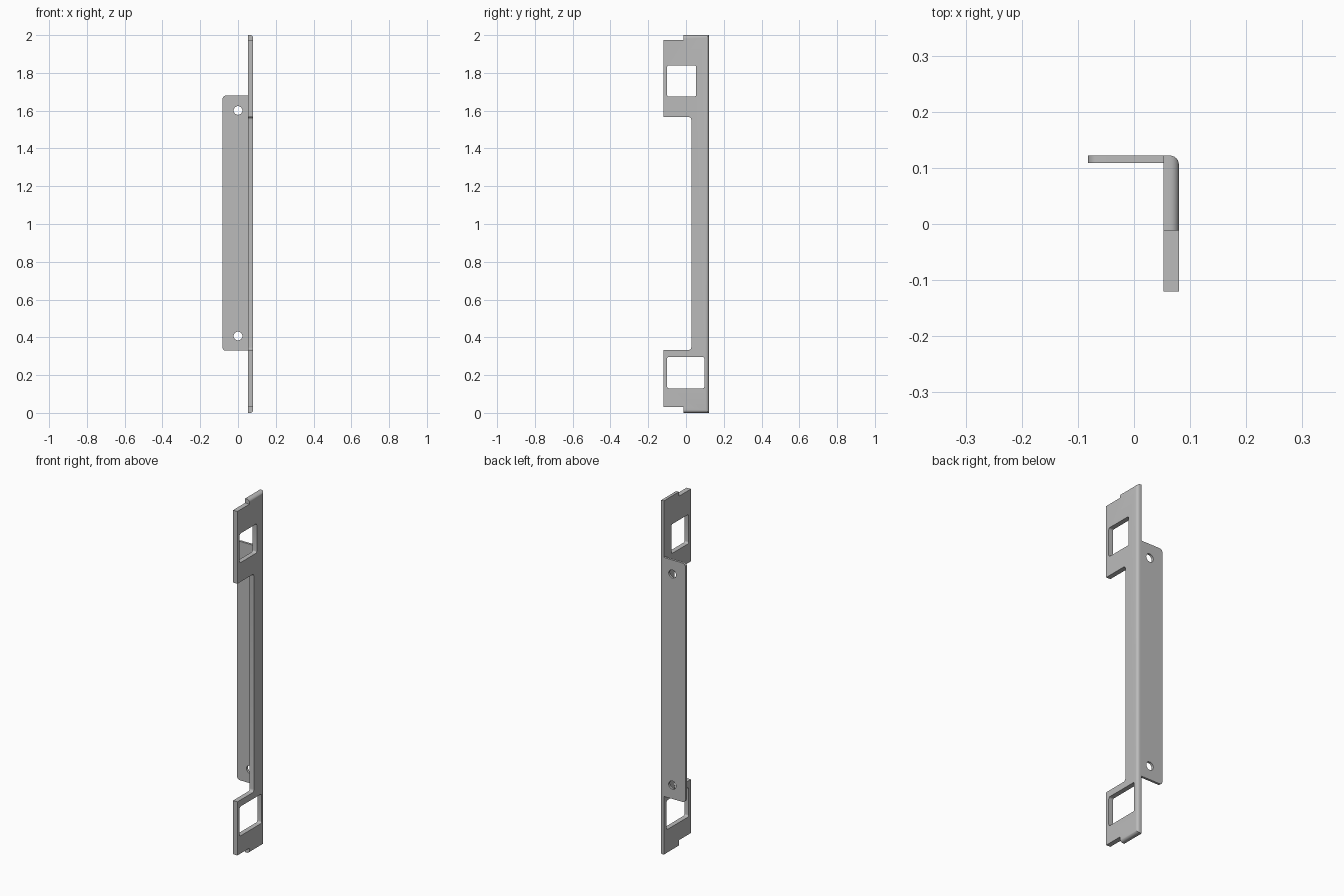
import bpy, bmesh, math
from mathutils import Vector

cube = bpy.data.objects.get("Cube")
if cube:
    bpy.data.objects.remove(cube, do_unlink=True)

GREY = (0.5, 0.5, 0.5, 1.0)
metal = bpy.data.materials.new("grey metal")
metal.use_nodes = True
metal.diffuse_color = GREY
metal.node_tree.nodes["Principled BSDF"].inputs["Base Color"].default_value = GREY


def rounded(corners, steps=6):
    """Turn (u, v, radius) right-angle corners into an outline with arcs."""
    out = []
    for i, (u, v, r) in enumerate(corners):
        p = Vector((u, v))
        if not r:
            out.append(p)
            continue
        a = (Vector(corners[i - 1][:2]) - p).normalized()
        b = (Vector(corners[(i + 1) % len(corners)][:2]) - p).normalized()
        c = p + r * (a + b)
        for k in range(steps + 1):
            t = k / steps * math.pi / 2
            out.append(c - r * (b * math.cos(t) + a * math.sin(t)))
    return out


def rect(u0, u1, v0, v1, r):
    return rounded([(u0, v0, r), (u1, v0, r), (u1, v1, r), (u0, v1, r)])


def circle(u, v, r, n=32):
    return [Vector((u + r * math.cos(2 * math.pi * k / n),
                    v + r * math.sin(2 * math.pi * k / n))) for k in range(n)]


def plate(name, outline, lo, hi, axis, round_edge=None):
    """Extrude an outline along x (outline in y, z) or y (outline in x, z)."""
    def place(p, d):
        return (d, p.x, p.y) if axis == "x" else (p.x, d, p.y)
    bm = bmesh.new()
    face = bm.faces.new([bm.verts.new(place(p, lo)) for p in outline])
    moved = bmesh.ops.extrude_face_region(bm, geom=[face])["geom"]
    shift = Vector((hi - lo, 0, 0)) if axis == "x" else Vector((0, hi - lo, 0))
    bmesh.ops.translate(bm, vec=shift, verts=[g for g in moved if isinstance(g, bmesh.types.BMVert)])
    bmesh.ops.recalc_face_normals(bm, faces=bm.faces)
    if round_edge:
        edges = [e for e in bm.edges if all(round_edge(v.co) for v in e.verts)]
        bmesh.ops.bevel(bm, geom=edges, offset=0.016, segments=6, profile=0.5, affect="EDGES")
    mesh = bpy.data.meshes.new(name)
    bm.to_mesh(mesh)
    bm.free()
    mesh.materials.append(metal)
    ob = bpy.data.objects.new(name, mesh)
    bpy.context.collection.objects.link(ob)
    return ob


def cut(ob, outlines, axis):
    """Cut openings through a plate, then shade its rounded corners smooth."""
    bpy.ops.object.select_all(action="DESELECT")
    ob.select_set(True)
    bpy.context.view_layer.objects.active = ob
    for outline in outlines:
        cutter = plate("cutter", outline, -0.3, 0.3, axis)
        cutter.hide_render = True
        mod = ob.modifiers.new("opening", "BOOLEAN")
        mod.operation = "DIFFERENCE"
        mod.solver = "EXACT"
        mod.object = cutter
        bpy.ops.object.modifier_apply(modifier=mod.name)
        bpy.data.objects.remove(cutter, do_unlink=True)
    bpy.ops.object.shade_smooth_by_angle(angle=math.radians(30))


# Upright side plate with stepped ends and a long cutaway at the front
FRONT, BACK, STEP, NECK = -0.12, 0.122, -0.012, 0.028
side = plate("side_plate", rounded([
    (BACK, 0, 0), (BACK, 2, 0), (STEP, 2, 0), (STEP, 1.975, 0),
    (FRONT, 1.975, 0), (FRONT, 1.566, 0), (NECK, 1.566, 0.014),
    (NECK, 0.333, 0.014), (FRONT, 0.333, 0), (FRONT, 0.03, 0),
    (STEP, 0.03, 0), (STEP, 0, 0)]), 0.053, 0.08, "x",
    round_edge=lambda c: c.x > 0.07 and abs(c.z - 1) > 0.99)
cut(side, [rect(-0.1, 0.054, 1.675, 1.84, 0.01),
           rect(-0.1, 0.097, 0.13, 0.296, 0.01)], "x")

# Thin mounting flange along the back, with two screw holes
flange = plate("mounting_flange", rounded([
    (0.053, 0.329, 0), (0.053, 1.68, 0),
    (-0.082, 1.68, 0.018), (-0.082, 0.329, 0.018)]), 0.109, BACK, "y")
cut(flange, [circle(0, z, 0.023) for z in (0.407, 1.601)], "y")
